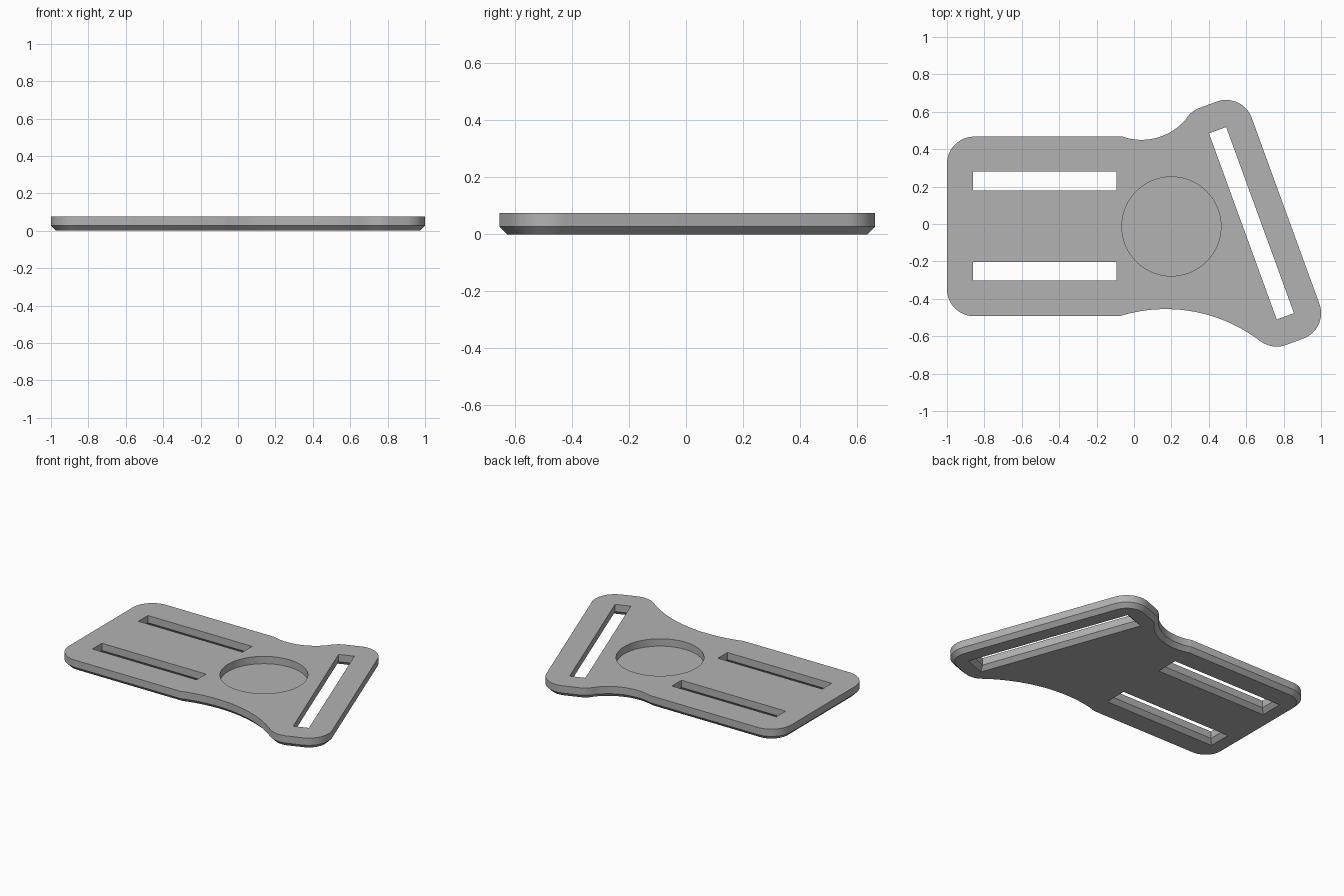
import bpy, bmesh
from math import asin, atan2, cos, sin, pi, radians
from mathutils import Vector, Matrix

if "Cube" in bpy.data.objects:
    bpy.data.objects.remove(bpy.data.objects["Cube"])

HEIGHT, CHAMFER, CORNER = 0.075, 0.027, 0.145
LEFT, TOP, BOTTOM = -1.0, 0.467, -0.493
TILT = radians(20)
SLOT_W, SLOT_L = 0.098, 1.059
SLOT_POS = Vector((0.628, 0.004))

grey = bpy.data.materials.new("plain grey")
grey.use_nodes = True
grey.diffuse_color = (0.45, 0.45, 0.45, 1)
grey.node_tree.nodes["Principled BSDF"].inputs["Base Color"].default_value = grey.diffuse_color


def arc(centre, radius, start, end, steps=20):
    angles = [start + (end - start) * i / steps for i in range(steps + 1)]
    return [(centre[0] + radius * cos(a), centre[1] + radius * sin(a)) for a in angles]


def rectangle(centre, width, length, angle, grow=0):
    turn = Matrix.Rotation(angle, 2)
    w, l = width / 2 + grow, length / 2 + grow
    return [Vector(centre) + turn @ Vector((x * w, y * l))
            for x, y in ((1, 1), (-1, 1), (-1, -1), (1, -1))]


def loft(name, sections):
    """Solid through matching outlines, given from bottom to top as (z, points)."""
    bm = bmesh.new()
    rings = [[bm.verts.new((p[0], p[1], z)) for p in pts] for z, pts in sections]
    for low, high in zip(rings, rings[1:]):
        for i in range(len(low)):
            j = (i + 1) % len(low)
            bm.faces.new((low[i], low[j], high[j], high[i]))
    bm.faces.new(rings[0][::-1])
    bm.faces.new(rings[-1])
    bmesh.ops.recalc_face_normals(bm, faces=bm.faces)
    mesh = bpy.data.meshes.new(name)
    bm.to_mesh(mesh)
    bm.free()
    mesh.materials.append(grey)
    obj = bpy.data.objects.new(name, mesh)
    bpy.context.collection.objects.link(obj)
    return obj


def outline(inset):
    """Counter-clockwise plate edge, moved inward by inset."""
    r = CORNER - inset
    tr, tl, bl, br = rectangle(SLOT_POS, SLOT_W, SLOT_L, TILT)
    low_c, low_r = Vector((0.17, -1.285)), 0.83 + inset
    up_c, up_r = Vector((0.04, 0.761)), 0.311 + inset
    # Directions in which the waist curves meet the end corners
    low_a = atan2(*(bl - low_c).yx)
    up_a = atan2(*(tl - up_c).yx)
    low_start = pi - asin((BOTTOM + inset - low_c.y) / low_r)
    up_end = -pi - asin((TOP - inset - up_c.y) / up_r)
    x = LEFT + CORNER
    pts = arc((x, TOP - CORNER), r, pi / 2, pi)
    pts += arc((x, BOTTOM + CORNER), r, pi, 1.5 * pi)
    pts += arc(low_c, low_r, low_start, low_a, 32)
    pts += arc(bl, r, low_a + pi, TILT + 1.5 * pi)[1:]
    pts += arc(br, r, TILT - pi / 2, TILT)
    pts += arc(tr, r, TILT, TILT + pi / 2)
    pts += arc(tl, r, TILT + pi / 2, up_a + pi)
    pts += arc(up_c, up_r, up_a, up_end, 32)[1:]
    return pts


def cut(target, cutter):
    mod = target.modifiers.new("cut", "BOOLEAN")
    mod.operation, mod.solver, mod.object = "DIFFERENCE", "EXACT", cutter
    bpy.context.view_layer.objects.active = target
    bpy.ops.object.modifier_apply(modifier=mod.name)
    bpy.data.objects.remove(cutter)


# Plate with a chamfered underside edge
plate = loft("strap_plate", [(0, outline(CHAMFER)), (CHAMFER, outline(0)), (HEIGHT, outline(0))])

# Strap slots, flaring out towards the underside
over = 0.02
for centre, width, length, angle in (
        ((-0.476, 0.23), 0.767, 0.1, 0),
        ((-0.476, -0.253), 0.767, 0.1, 0),
        (SLOT_POS, SLOT_W, SLOT_L, TILT)):
    straight = rectangle(centre, width, length, angle)
    flared = rectangle(centre, width, length, angle, CHAMFER + over)
    cut(plate, loft("slot_cutter", [(-over, flared), (CHAMFER, straight), (HEIGHT + over, straight)]))

# Round recess in the upper face
disc = arc((0.2, -0.013), 0.265, 0, 2 * pi, 72)[:-1]
cut(plate, loft("recess_cutter", [(0.026, disc), (HEIGHT + over, disc)]))

bpy.ops.object.select_all(action="DESELECT")
plate.select_set(True)
bpy.context.view_layer.objects.active = plate
bpy.ops.object.shade_smooth_by_angle(angle=radians(25))
